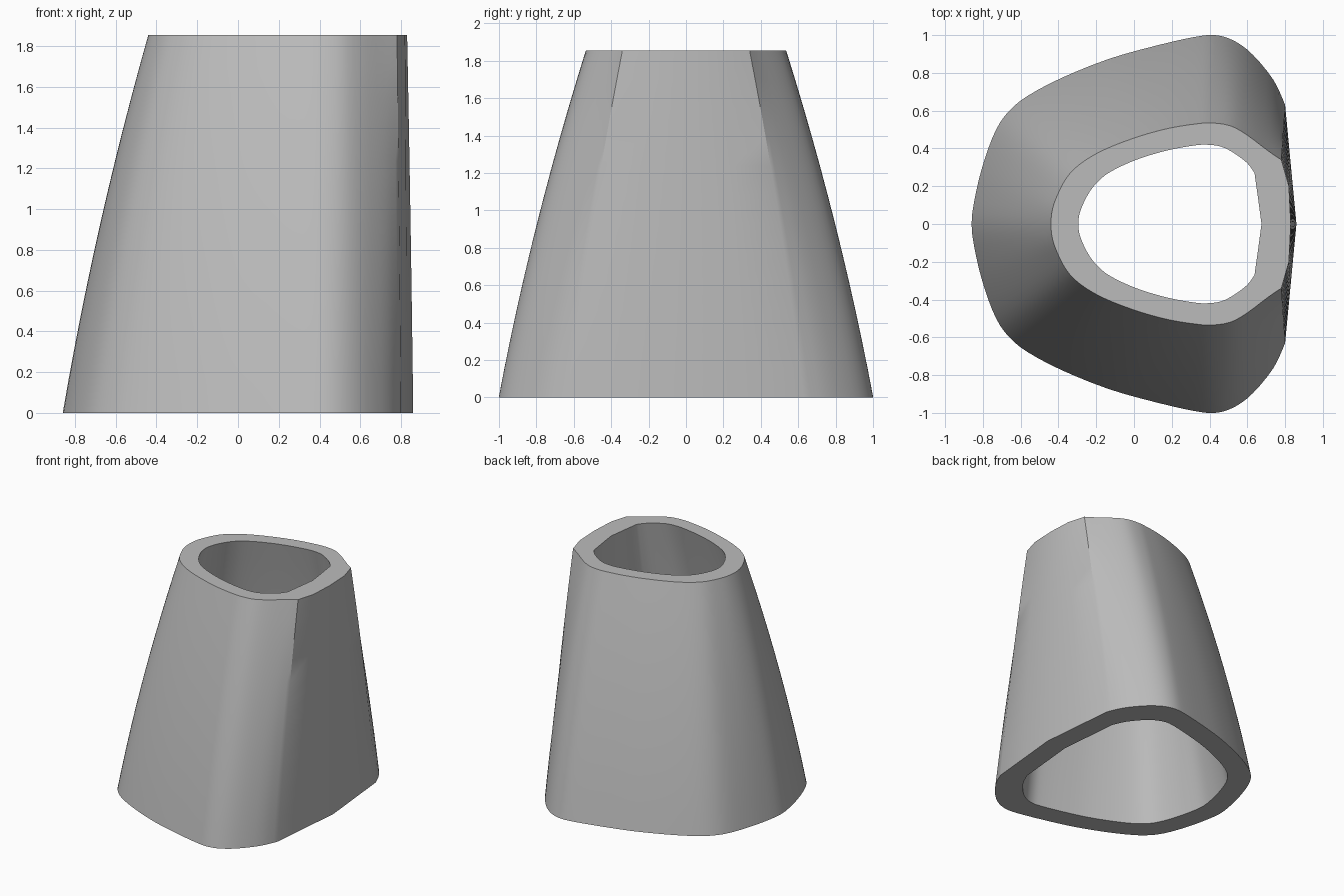
import bpy, bmesh

if "Cube" in bpy.data.objects:
    bpy.data.objects.remove(bpy.data.objects["Cube"])

H = 1.855
# Half profiles (y >= 0) from the flat side round to the opposite side; index 2 is the corner
BOTTOM = [(.86, 0), (.83, .315), (.80, .63), (.74, .76), (.63, .895), (.53, .97), (.43, 1.0),
          (.32, .99), (.12, .945), (-.13, .875), (-.38, .775), (-.56, .68), (-.66, .60),
          (-.73, .50), (-.79, .345), (-.835, .175), (-.86, 0)]
TOP = [(.83, 0), (.82, .20), (.78, .34), (.71, .387), (.60, .47), (.51, .52), (.41, .535),
       (.33, .53), (.19, .508), (.04, .468), (-.12, .41), (-.23, .355), (-.31, .297),
       (-.36, .24), (-.40, .165), (-.43, .085), (-.44, 0)]
TOP_IN = [(.675, 0), (.657, .135), (.638, .27), (.60, .322), (.53, .375), (.46, .41), (.38, .42),
          (.30, .413), (.17, .388), (.04, .35), (-.07, .305), (-.15, .26), (-.20, .215),
          (-.235, .17), (-.265, .115), (-.288, .055), (-.295, 0)]
BOTTOM_IN = [(x * .8, y * .8) for x, y in BOTTOM]


def spline(a, b, c, d, t):
    return tuple(.5 * (2 * q + (r - p) * t + (2 * p - 5 * q + 4 * r - s) * t * t
                       + (3 * q - p - 3 * r + s) * t ** 3) for p, q, r, s in zip(a, b, c, d))


def loop(half, n=3):
    """Straight flat side, smooth curve after the corner, mirrored to a full loop."""
    curve = half[2:]
    end = (curve[-2][0], -curve[-2][1])
    pts = [curve[0]] + curve + [end]
    out = list(half[:2])
    for i in range(len(curve) - 1):
        out += [spline(*pts[i:i + 4], k / n) for k in range(n)]
    out.append(half[-1])
    return out + [(x, -y) for x, y in out[-2:0:-1]]


bm = bmesh.new()


def wall(low, high, steps=12):
    """Rings of a slightly bulging taper."""
    a, b, rings = loop(low), loop(high), []
    for k in range(steps + 1):
        t = k / steps
        s = t - .25 * t * (1 - t)
        rings.append([bm.verts.new((p[0] + (q[0] - p[0]) * s, p[1] + (q[1] - p[1]) * s, H * t))
                      for p, q in zip(a, b)])
    return rings


outer, inner = wall(BOTTOM, TOP), wall(BOTTOM_IN, TOP_IN)
# Closed section: up the outside, across the rim, down the inside, across the base
rings = outer + inner[::-1]
for k, r in enumerate(rings):
    nxt = rings[(k + 1) % len(rings)]
    for i in range(len(r)):
        j = (i + 1) % len(r)
        bm.faces.new((r[i], r[j], nxt[j], nxt[i]))
bmesh.ops.recalc_face_normals(bm, faces=bm.faces)

me = bpy.data.meshes.new("tapered_sleeve")
bm.to_mesh(me)
bm.free()
sleeve = bpy.data.objects.new("tapered_sleeve", me)
bpy.context.collection.objects.link(sleeve)
mat = bpy.data.materials.new("plain grey")
mat.diffuse_color = (.5, .5, .5, 1)
mat.use_nodes = True
mat.node_tree.nodes["Principled BSDF"].inputs["Base Color"].default_value = mat.diffuse_color
me.materials.append(mat)
bpy.context.view_layer.objects.active = sleeve
sleeve.select_set(True)
bpy.ops.object.shade_smooth_by_angle(angle=.5236)
